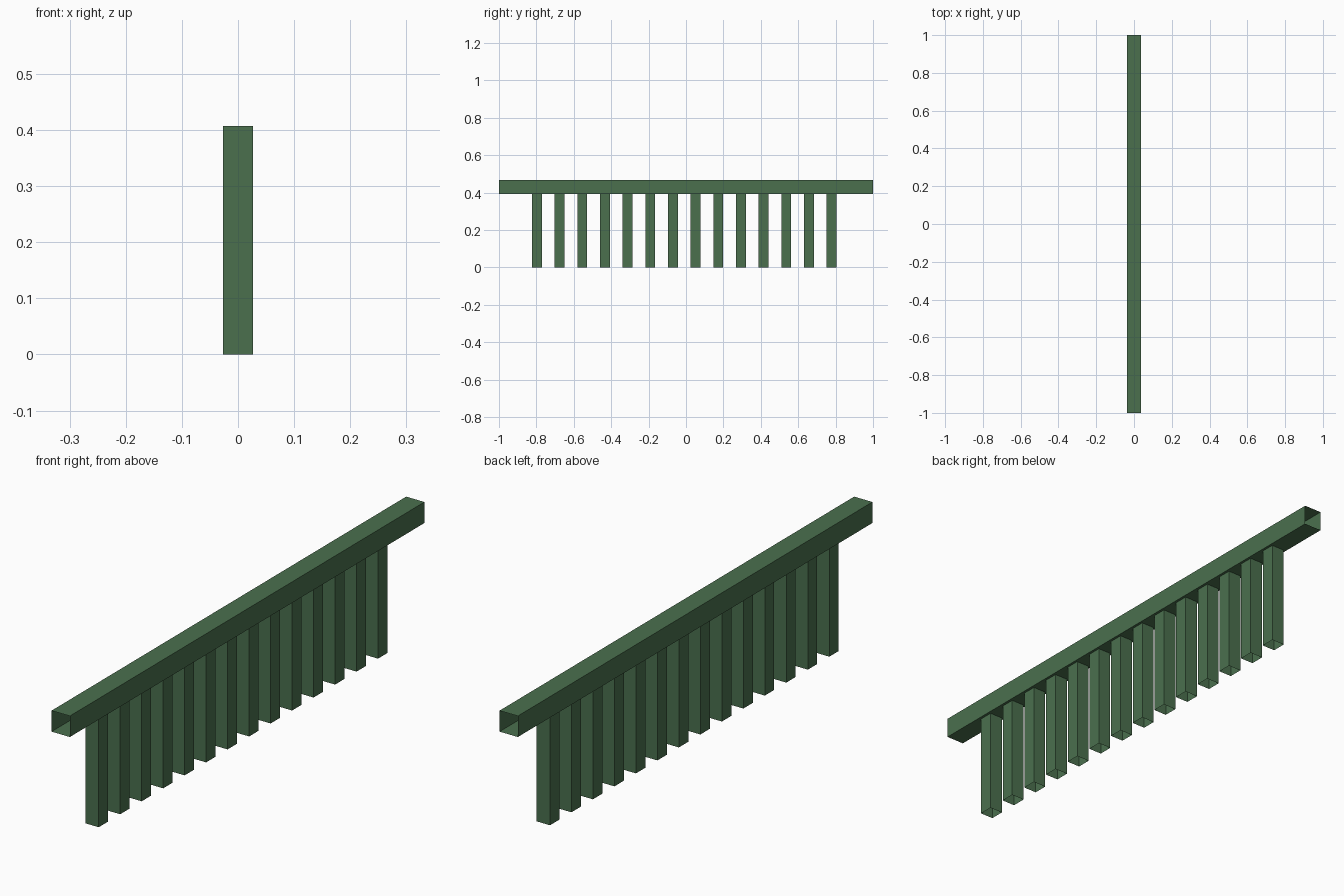
import bpy
import bmesh
from mathutils import Matrix, Vector

if "Cube" in bpy.data.objects:
    bpy.data.objects.remove(bpy.data.objects["Cube"], do_unlink=True)

green = bpy.data.materials.new("dark_green")
green.use_nodes = True
colour = (0.069, 0.162, 0.076, 1)
green.diffuse_color = colour
green.node_tree.nodes["Principled BSDF"].inputs["Base Color"].default_value = colour


def open_tube(name, centre, size, axis):
    """Thin-walled box tube, open at both ends along the given axis."""
    bm = bmesh.new()
    bmesh.ops.create_cube(bm, size=1, matrix=Matrix.Diagonal((*size, 1)))
    bm.normal_update()
    ends = [f for f in bm.faces if abs(f.normal[axis]) > 0.9]
    bmesh.ops.delete(bm, geom=ends, context="FACES_ONLY")
    mesh = bpy.data.meshes.new(name)
    bm.to_mesh(mesh)
    bm.free()
    mesh.materials.append(green)
    obj = bpy.data.objects.new(name, mesh)
    obj.location = Vector(centre)
    bpy.context.collection.objects.link(obj)
    return obj


# Long top rail, open at the front and back
RAIL_BOTTOM, RAIL_TOP = 0.392, 0.467
open_tube("top_rail", (0, 0, (RAIL_BOTTOM + RAIL_TOP) / 2),
          (0.072, 2, RAIL_TOP - RAIL_BOTTOM), axis=1)

# Row of hanging slats, their tops set into the rail
SLATS, FIRST_Y, PITCH = 14, -0.797, 0.1212
WIDTH, HEIGHT = 0.053, 0.407
for i in range(SLATS):
    open_tube(f"slat_{i + 1}", (0, FIRST_Y + i * PITCH, HEIGHT / 2),
              (WIDTH, WIDTH, HEIGHT), axis=2)
